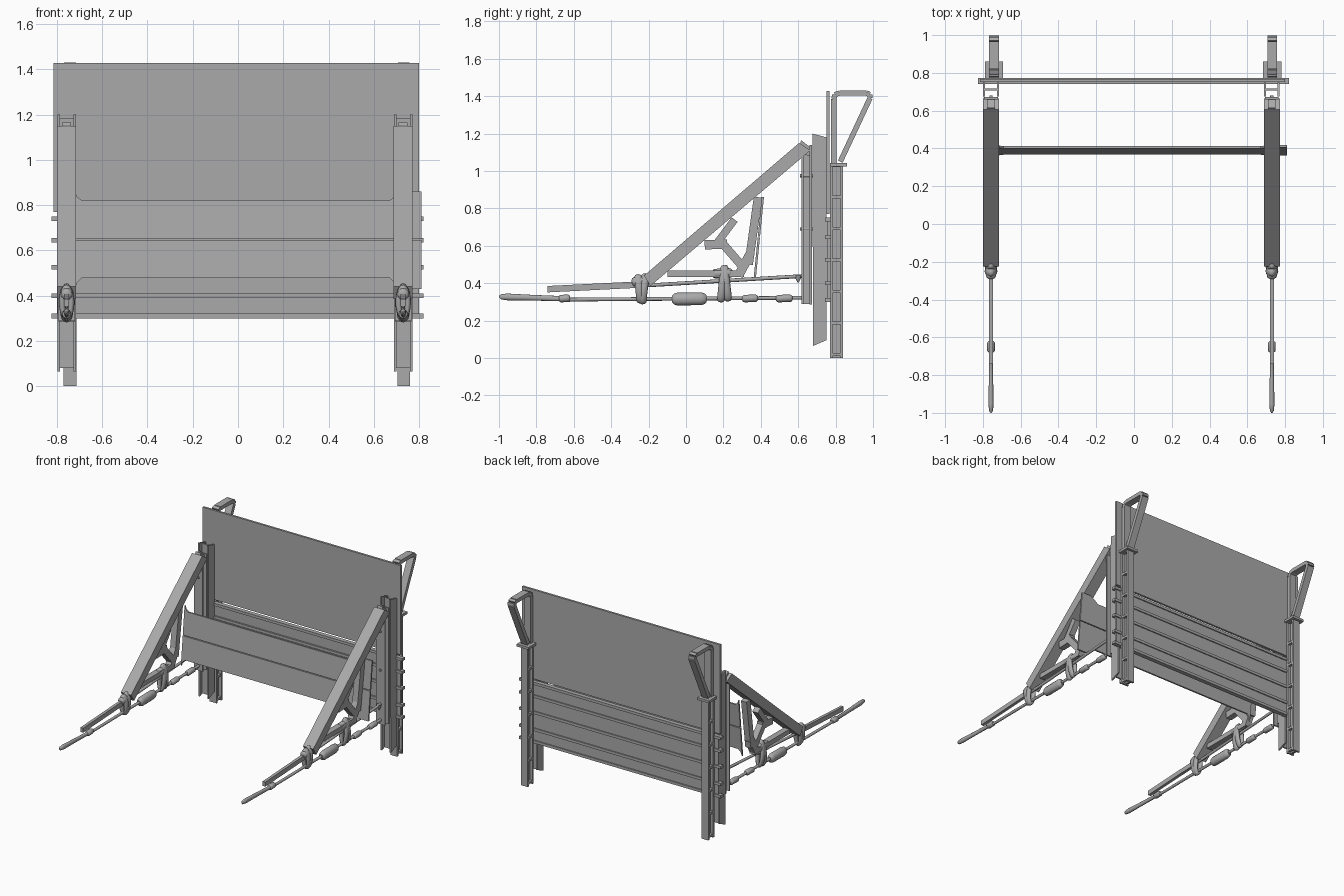
import bpy, bmesh, math
from mathutils import Vector, Matrix

cube = bpy.data.objects.get("Cube")
if cube:
    bpy.data.objects.remove(cube)

steel = bpy.data.materials.new("galvanised_grey")
steel.use_nodes = True
GREY = (0.4, 0.4, 0.4, 1)
steel.diffuse_color = GREY
steel.node_tree.nodes["Principled BSDF"].inputs["Base Color"].default_value = GREY


def finish(name, bm, smooth=False):
    bmesh.ops.recalc_face_normals(bm, faces=bm.faces)
    mesh = bpy.data.meshes.new(name)
    bm.to_mesh(mesh)
    bm.free()
    mesh.materials.append(steel)
    for p in mesh.polygons:
        p.use_smooth = smooth
    obj = bpy.data.objects.new(name, mesh)
    bpy.context.collection.objects.link(obj)
    return obj


def add_box(bm, x0, x1, y0, y1, z0, z1):
    size = Matrix.Diagonal((x1 - x0, y1 - y0, z1 - z0, 1))
    mid = Matrix.Translation(((x0 + x1) / 2, (y0 + y1) / 2, (z0 + z1) / 2))
    bmesh.ops.create_cube(bm, size=1, matrix=mid @ size)


def box(name, *limits):
    bm = bmesh.new()
    add_box(bm, *limits)
    return finish(name, bm)


def add_prism(bm, points, depth):
    """Extrude a closed outline of 3D points along the vector depth."""
    face = bm.faces.new([bm.verts.new(p) for p in points])
    out = bmesh.ops.extrude_face_region(bm, geom=[face])
    moved = [v for v in out["geom"] if isinstance(v, bmesh.types.BMVert)]
    bmesh.ops.translate(bm, verts=moved, vec=Vector(depth))


def side_plate(name, yz, x, width):
    bm = bmesh.new()
    add_prism(bm, [(x - width / 2, y, z) for y, z in yz], (width, 0, 0))
    return finish(name, bm)


def add_bar(bm, x, a, b, thick, width):
    """Flat bar between two (y, z) points."""
    p, q = Vector(a), Vector(b)
    n = (q - p).orthogonal().normalized() * thick / 2
    add_prism(bm, [(x - width / 2, *v) for v in (p + n, q + n, q - n, p - n)], (width, 0, 0))


def lathe(name, x, a, b, stations, flat=1.0):
    """Round body from (y, z) point a to b; stations are (fraction, radius)."""
    bm = bmesh.new()
    p, q = Vector((x, *a)), Vector((x, *b))
    up = (q - p).cross(Vector((1, 0, 0))).normalized()
    rings = []
    for t, r in stations:
        rings.append([bm.verts.new(p.lerp(q, t) + Vector((flat * r * math.cos(k * math.tau / 12), 0, 0))
                                   + up * r * math.sin(k * math.tau / 12)) for k in range(12)])
    for r0, r1 in zip(rings, rings[1:]):
        for k in range(12):
            j = (k + 1) % 12
            bm.faces.new((r0[k], r0[j], r1[j], r1[k]))
    bm.faces.new(rings[0])
    bm.faces.new(rings[-1])
    obj = finish(name, bm, True)
    bpy.context.view_layer.objects.active = obj
    obj.select_set(True)
    bpy.ops.object.shade_smooth_by_angle(angle=math.radians(40))
    obj.select_set(False)
    return obj


def rod(name, x, a, b, r):
    return lathe(name, x, a, b, [(0, r), (1, r)])


def capsule(name, x, a, b, r, flat=1.0):
    return lathe(name, x, a, b, [(0, r * .5), (.06, r * .85), (.15, r), (.85, r), (.94, r * .85), (1, r * .5)], flat)


def loop(name, x, y, z, half_w, half_h, thick, tilt):
    """Closed shackle ring standing across the rods."""
    bm = bmesh.new()
    rot = Matrix.Rotation(tilt, 4, "X")
    rings = []
    for i in range(24):
        a = math.tau * i / 24
        out = Vector((math.cos(a), 0, math.sin(a)))
        c = Vector((half_w * out.x, 0, half_h * out.z))
        ring = []
        for k in range(8):
            b = math.tau * k / 8
            v = c + out * thick * math.cos(b) + Vector((0, thick * 1.5 * math.sin(b), 0))
            ring.append(bm.verts.new(rot @ v + Vector((x, y, z))))
        rings.append(ring)
    for i in range(24):
        r0, r1 = rings[i], rings[(i + 1) % 24]
        for k in range(8):
            j = (k + 1) % 8
            bm.faces.new((r0[k], r0[j], r1[j], r1[k]))
    return finish(name, bm, True)


# Rear sheet, slats and rails
box("back_panel", -.815, .8, .752, .768, .77, 1.428)
RAILS = (.74, .645, .525, .4, .31)
for i, z in enumerate(RAILS):
    box(f"rail_{i}", -.825, .82, .742, .774, z - .01, z + .01)
for i, (top, low) in enumerate(zip(RAILS, RAILS[1:])):
    box(f"slat_{i}", -.8, .8, .754, .766, low, top)

# Two leaning front boards with flared ends
def board_point(x, z):
    return (x, .362 + (z - .43) * .1, z)

for name, mid, edge, flare in (("upper_board", .651, .82, .86), ("lower_board", .645, .478, .43)):
    bm = bmesh.new()
    near = edge + (flare - edge) * .4
    outline = [(-.72, mid), (-.72, flare), (-.71, near), (-.69, edge), (.67, edge),
               (.69, near), (.74, flare), (.81, flare), (.81, mid)]
    add_prism(bm, [board_point(*p) for p in outline], (0, .012, 0))
    finish(name, bm)

for side, xf, xr in (("right", -.757, -.742), ("left", .73, .732)):
    # Front column: side flanges with a web between, ends cut on a slant
    for s in (-1, 1):
        side_plate(f"{side}_column_flange", [(.675, 1.2), (.75, 1.18), (.75, .095), (.68, .065)], xf + s * .036, .011)
    box(f"{side}_column_web", xf - .036, xf + .036, .706, .718, .08, 1.185)

    # Inner column carrying the strut
    bm = bmesh.new()
    add_box(bm, xf - .036, xf + .036, .618, .628, .29, 1.13)
    add_box(bm, xf - .036, xf + .036, .66, .673, .285, 1.14)
    add_box(bm, xf - .006, xf + .006, .628, .66, .29, 1.13)
    finish(f"{side}_inner_column", bm)
    for z in (.69, .975):
        rod(f"{side}_bolt", xf, (.61, z), (.68, z), .009)

    # Rear post with stiffener plates
    bm = bmesh.new()
    add_box(bm, xr - .028, xr + .028, .77, .783, 0, 1.03)
    add_box(bm, xr - .028, xr + .028, .826, .84, 0, 1.03)
    add_box(bm, xr - .006, xr + .006, .783, .826, 0, 1.03)
    for i in range(7):
        z = .02 + i * .168
        add_box(bm, xr - .026, xr + .026, .783, .826, z - .008, z + .008)
    finish(f"{side}_rear_post", bm)
    box(f"{side}_post_cap", xr - .048, xr + .048, .77, .86, 1.025, 1.043)

    # Triangular handle with rounded corners
    bm = bmesh.new()
    path = [(.79, 1.04), (.79, 1.385), (.797, 1.408), (.82, 1.417), (.965, 1.417),
            (.982, 1.408), (.984, 1.39), (.825, 1.05)]
    for a, b in zip(path, path[1:]):
        add_bar(bm, xr, a, b, .028, .052)
    finish(f"{side}_handle", bm)

    # Diagonal strut and its bracket
    side_plate(f"{side}_strut", [(-.225, .44), (-.19, .385), (.665, 1.11), (.605, 1.15)], xf, .084)
    side_plate(f"{side}_strut_head", [(.6, 1.1), (.615, 1.165), (.66, 1.13), (.66, 1.08)], xf, .04)
    bm = bmesh.new()
    for a, b, t in (((-.1, .45), (.31, .45), .035), ((.28, .44), (.345, .56), .05),
                    ((.335, .5), (.385, .86), .045), ((.1, .605), (.22, .61), .05),
                    ((.18, .63), (.31, .48), .045), ((.17, .62), (.26, .74), .04)):
        add_bar(bm, xf, a, b, t, .045)
    finish(f"{side}_bracket", bm)

    # Upper guide: channel at the free end, then a thin rod
    bm = bmesh.new()
    add_bar(bm, xf, (-.74, .368), (-.26, .392), .034, .022)
    finish(f"{side}_guide_channel", bm)
    rod(f"{side}_guide_rod", xf, (-.26, .385), (.62, .438), .01)
    lathe(f"{side}_guide_pin", xf, (.6, .445), (.6, .405), [(0, .016), (.5, .014), (1, .004)])

    # Lower tension rod with spike, turnbuckle and couplings
    rod(f"{side}_tension_rod", xf, (-.66, .312), (.62, .322), .01)
    lathe(f"{side}_spike", xf, (-1, .328), (-.62, .316),
          [(0, .004), (.03, .014), (.12, .018), (.5, .015), (.85, .014), (.88, .02), (1, .016)], .75)
    capsule(f"{side}_turnbuckle", xf, (-.075, .315), (.11, .317), .034, .8)
    for i, (y0, y1) in enumerate(((-.68, -.62), (.3, .385), (.48, .57))):
        capsule(f"{side}_coupling_{i}", xf, (y0, .317), (y1, .32), .02)

    # Shackles tying both rods together
    for i, (y, z, h, tilt) in enumerate(((-.25, .37, .065, .1), (-.225, .37, .07, -.12),
                                         (.195, .395, .085, -.1), (.215, .4, .085, .12))):
        loop(f"{side}_shackle_{i}", xf, y, z, .02, h, .014, tilt)
    capsule(f"{side}_front_collar", xf, (-.29, .405), (-.2, .415), .026)
    capsule(f"{side}_mid_collar", xf, (.14, .45), (.25, .455), .026)
